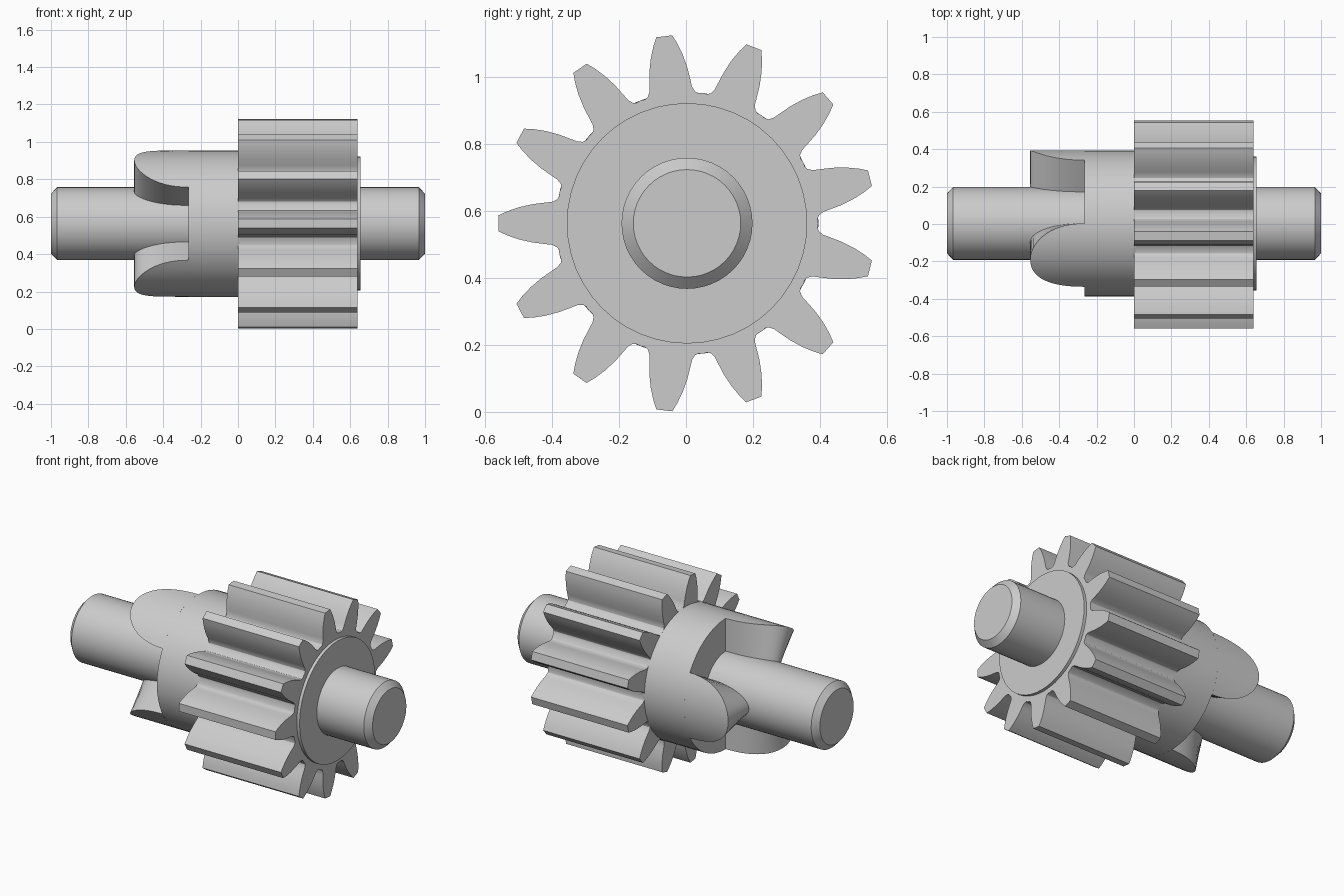
import bpy, bmesh
from math import sin, cos, pi, sqrt, atan2, hypot

if "Cube" in bpy.data.objects:
    bpy.data.objects.remove(bpy.data.objects["Cube"], do_unlink=True)

AXIS_Y, AXIS_Z = 0.003, 0.563
TEETH = 13
SHAFT_R, HUB_R = 0.195, 0.391
HUB_FACE, DOG_TIP = -0.265, -0.555


def polar(x, r, a):
    """Point around the shaft axis; a = 0 is +y and a = pi/2 is +z."""
    return (x, AXIS_Y + r * cos(a), AXIS_Z + r * sin(a))


def finish(bm, name):
    bmesh.ops.remove_doubles(bm, verts=bm.verts, dist=1e-5)
    bmesh.ops.recalc_face_normals(bm, faces=bm.faces)
    mesh = bpy.data.meshes.new(name)
    bm.to_mesh(mesh)
    bm.free()
    obj = bpy.data.objects.new(name, mesh)
    bpy.context.collection.objects.link(obj)
    bpy.ops.object.select_all(action='DESELECT')
    obj.select_set(True)
    bpy.context.view_layer.objects.active = obj
    bpy.ops.object.shade_smooth_by_angle(angle=pi / 6)
    return obj


def loft(bm, rings):
    """Bridge closed rings of equal length and cap both ends."""
    rings = [[bm.verts.new(p) for p in ring] for ring in rings]
    n = len(rings[0])
    for a, b in zip(rings, rings[1:]):
        for i in range(n):
            j = (i + 1) % n
            bm.faces.new((a[i], a[j], b[j], b[i]))
    bm.faces.new(rings[0])
    bm.faces.new(rings[-1])


def turned(name, profile, sides=48):
    bm = bmesh.new()
    loft(bm, [[polar(x, r, 2 * pi * i / sides) for i in range(sides)]
              for x, r in profile])
    return finish(bm, name)


# Turned parts: chamfered shaft, clutch hub, thin collar
turned("shaft", [(-1, 0.16), (-0.967, SHAFT_R), (0.967, SHAFT_R), (1, 0.16)])
turned("clutch_hub", [(HUB_FACE, HUB_R), (0.01, HUB_R)])
turned("collar", [(0.6, 0.358), (0.656, 0.358)])

# Gear: one tooth flank as (distance out, half width), mirrored and repeated
flank = [(0.381, 0.080), (0.387, 0.071), (0.402, 0.064), (0.42, 0.062),
         (0.46, 0.057), (0.50, 0.048), (0.535, 0.036), (0.561, 0.024)]
tooth = [(d, -w) for d, w in flank] + [(d, w) for d, w in reversed(flank)]
outline = []
for k in range(TEETH):
    mid = pi + 2 * pi * k / TEETH
    outline += [(hypot(d, w), mid + atan2(w, d)) for d, w in tooth]
    outline.append((0.391, mid + pi / TEETH))
bm = bmesh.new()
loft(bm, [[polar(x, r, a) for r, a in outline] for x in (0, 0.638)])
finish(bm, "pinion_gear")


# Clutch dogs: radial wedges that taper to a rounded tip
def clutch_dog(name, mid, rows=14, cols=12):
    bm = bmesh.new()
    rings = []
    for i in range(rows + 1):
        s = sin(pi / 2 * i / rows)
        x = HUB_FACE + (DOG_TIP - HUB_FACE) * s
        half = pi / 6 * sqrt(max(0, 1 - s ** 2.2))
        angles = [mid + half * (2 * j / cols - 1) for j in range(cols + 1)]
        rings.append([[bm.verts.new(polar(x, r, a)) for a in angles]
                      for r in (SHAFT_R - 0.01, HUB_R)])
    for (in0, out0), (in1, out1) in zip(rings, rings[1:]):
        for j in range(cols):
            bm.faces.new((in0[j], in0[j + 1], in1[j + 1], in1[j]))
            bm.faces.new((out0[j], out0[j + 1], out1[j + 1], out1[j]))
        for j in (0, cols):
            bm.faces.new((in0[j], out0[j], out1[j], in1[j]))
    base_in, base_out = rings[0]
    bm.faces.new(base_in + base_out[::-1])
    return finish(bm, name)


for k in range(3):
    clutch_dog(f"clutch_dog_{k + 1}", 2 * pi * k / 3)
